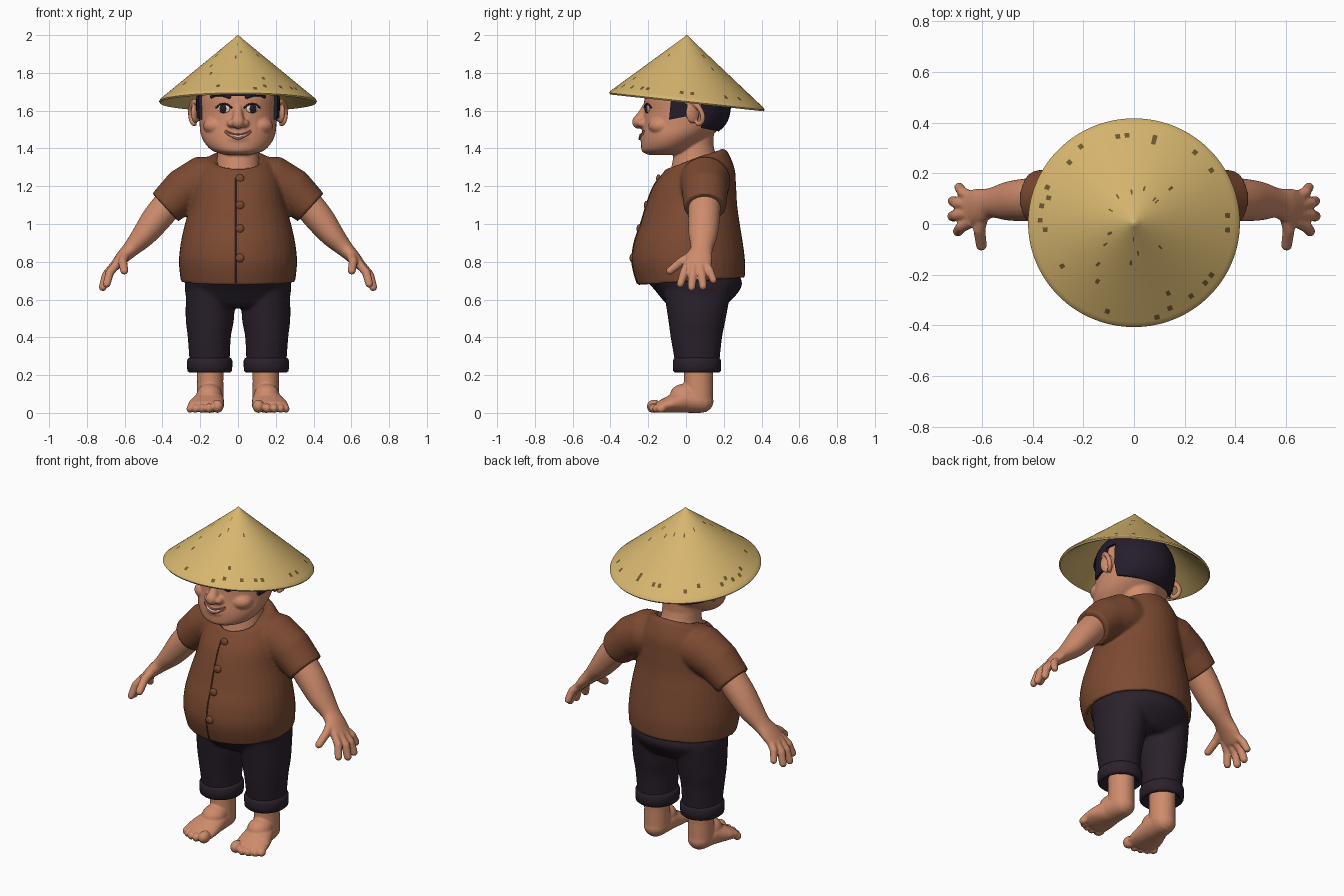
import bpy, bmesh, math, random
from math import sin, cos, pi, radians
from mathutils import Vector, Matrix
from mathutils.bvhtree import BVHTree

if "Cube" in bpy.data.objects:
    bpy.data.objects.remove(bpy.data.objects["Cube"])
random.seed(4)


def material(name, *rgb):
    m = bpy.data.materials.new(name)
    m.use_nodes = True
    m.diffuse_color = (*rgb, 1)
    bsdf = next(n for n in m.node_tree.nodes if n.type == "BSDF_PRINCIPLED")
    bsdf.inputs["Base Color"].default_value = (*rgb, 1)
    return m


SKIN = material("skin", .62, .26, .15)
SHIRT = material("brown_cloth", .2, .068, .031)
SEAM = material("dark_brown_seam", .09, .03, .015)
PANTS = material("dark_plum_cloth", .024, .015, .025)
HAIR = material("black_hair", .018, .012, .024)
STRAW = material("straw", .68, .47, .16)
WORN = material("worn_straw", .16, .1, .03)
WHITE = material("off_white", .75, .68, .6)
LIP = material("lip", .4, .13, .08)


def loft(bm, frames, n=40):
    """Skin a list of ellipses given as centre, half axis u, half axis v."""
    loops = [[bm.verts.new(c + u * cos(2 * pi * i / n) + v * sin(2 * pi * i / n))
              for i in range(n)] for c, u, v in frames]
    for a, b in zip(loops, loops[1:]):
        for i in range(n):
            j = (i + 1) % n
            bm.faces.new((a[i], a[j], b[j], b[i]))
    bm.faces.new(loops[0][::-1])
    bm.faces.new(loops[-1])


def spline(rows, steps=5):
    """Catmull-Rom interpolation of tuples."""
    out = []
    for i in range(len(rows) - 1):
        p = [rows[max(0, min(len(rows) - 1, i + k))] for k in (-1, 0, 1, 2)]
        for s in range(steps):
            t = s / steps
            out.append(tuple(b + t * (c - a) / 2 + t * t * (a - 2.5 * b + 2 * c - d / 2)
                             + t ** 3 * (1.5 * (b - c) + (d - a) / 2)
                             for a, b, c, d in zip(*p)))
    return out + [rows[-1]]


def stack(bm, rows):
    """Upright loft; rows are z, cx, cy, rx, ry, tilt towards the back."""
    loft(bm, [(Vector((cx, cy, z)), Vector((rx, 0, 0)), Vector((0, ry, ry * tilt)))
              for z, cx, cy, rx, ry, tilt in rows])


def limb(bm, pts, side=(0, 1, 0), rounded=True, n=24):
    """Loft along a path; points are x, y, z, half width along side, half thickness."""
    P, side, frames = [Vector(p[:3]) for p in pts], Vector(side), []
    for i, p in enumerate(pts):
        t = (P[min(i + 1, len(P) - 1)] - P[max(i - 1, 0)]).normalized()
        u = (side - side.dot(t) * t).normalized()
        ring = (P[i], u * p[3], t.cross(u) * p[4])
        caps = []
        if rounded and i in (0, len(P) - 1):
            way = -t if i == 0 else t
            for a in map(radians, (25, 50, 70, 84)):
                caps.append((P[i] + way * min(p[3:]) * sin(a), ring[1] * cos(a), ring[2] * cos(a)))
        frames += caps[::-1] + [ring] if i == 0 else [ring] + caps
    loft(bm, frames, n)


def ball(bm, centre, radii, turn=0):
    m = Matrix.Translation(centre) @ Matrix.Rotation(turn, 4, "Z") @ Matrix.Diagonal((*radii, 1))
    bmesh.ops.create_uvsphere(bm, u_segments=24, v_segments=14, radius=1, matrix=m)


def finish(name, bm, *mats, flip=1, voxel=0, smooth=4):
    """Turn the parts into one object, melted together when a voxel size is given."""
    bmesh.ops.scale(bm, vec=(flip, 1, 1), verts=bm.verts)
    bmesh.ops.recalc_face_normals(bm, faces=bm.faces)
    mesh = bpy.data.meshes.new(name)
    bm.to_mesh(mesh)
    bm.free()
    obj = bpy.data.objects.new(name, mesh)
    bpy.context.scene.collection.objects.link(obj)
    for m in mats:
        mesh.materials.append(m)
    bpy.ops.object.select_all(action="DESELECT")
    obj.select_set(True)
    bpy.context.view_layer.objects.active = obj
    if voxel:
        mod = obj.modifiers.new("melt", "REMESH")
        mod.mode, mod.voxel_size = "VOXEL", voxel
        soft = obj.modifiers.new("soften", "SMOOTH")
        soft.iterations = smooth
        for m in ("melt", "soften"):
            bpy.ops.object.modifier_apply(modifier=m)
    bpy.ops.object.shade_smooth_by_angle(angle=radians(60))
    return obj


def front_of(obj):
    """Return a function giving the front surface point at x, z."""
    tree = BVHTree.FromPolygons([v.co for v in obj.data.vertices],
                                [p.vertices[:] for p in obj.data.polygons])
    return lambda x, z: tree.ray_cast(Vector((x, -2, z)), Vector((0, 1, 0)))[0]


def stroke(name, at, xz, depth, width, mat):
    bm = bmesh.new()
    limb(bm, [(*at(x, z), depth, width) for x, z in xz], n=12)
    finish(name, bm, mat)


SIDES = (("left", 1), ("right", -1))

# Shirt: torso with hollow hem and slanted collar, melted with the sleeves
bm = bmesh.new()
hem = [(.77, 0, .03, .27, .25, .07), (.695, 0, .028, .284, .266, .07)]
torso = spline([(.695, 0, .028, .303, .284, .07), (.8, 0, .013, .313, .299, .03),
                (.9, 0, .013, .303, .288, 0), (1, 0, .022, .281, .263, 0),
                (1.1, 0, .03, .252, .241, 0), (1.2, 0, .045, .235, .22, .02),
                (1.28, 0, .063, .212, .193, .1), (1.34, 0, .055, .17, .163, .3)])
collar = [(1.348, 0, .045, .128, .143, .37), (1.315, 0, .045, .116, .131, .37)]
stack(bm, hem + torso + collar)
for sx in (1, -1):
    limb(bm, [(sx * x, .1, z, a, b) for x, z, a, b in
              ((.07, 1.24, .13, .12), (.19, 1.225, .135, .135),
               (.29, 1.175, .122, .12), (.385, 1.088, .112, .101))], rounded=False)
shirt = finish("shirt", bm, SHIRT, voxel=.009, smooth=5)

# Front seam and buttons
chest = front_of(shirt)
stroke("shirt_seam", chest, [(-.012, .69 + i * .029) for i in range(20)], .004, .004, SEAM)
for i, z in enumerate((1.24, 1.1, .975, .82)):
    bm = bmesh.new()
    ball(bm, chest(.01, z), (.023, .013, .023))
    finish(f"button_{i + 1}", bm, SHIRT)

# Trousers with rolled cuffs
bm = bmesh.new()
stack(bm, spline([(.76, 0, .03, .26, .23, 0), (.7, 0, .045, .28, .25, 0),
                  (.65, 0, .06, .281, .225, 0), (.58, 0, .058, .265, .165, 0),
                  (.555, 0, .058, .22, .13, 0)]))
for sx in (1, -1):
    stack(bm, spline([(.66, sx * .145, .06, .13, .18, 0), (.5, sx * .149, .058, .128, .153, 0),
                      (.4, sx * .152, .055, .114, .136, 0), (.25, sx * .15, .06, .105, .115, 0)]))
finish("trousers", bm, PANTS, voxel=.009, smooth=6)
for name, sx in SIDES:
    bm = bmesh.new()
    stack(bm, [(z, .15, .058, .12 - d, .128 - d, 0) for z, d in
               ((.24, .04), (.213, .022), (.213, .012), (.222, .002), (.25, 0), (.275, 0),
                (.287, .005), (.294, .015), (.294, .03))])
    finish(name + "_trouser_cuff", bm, PANTS, flip=sx)

# Bare feet with toes
for name, sx in SIDES:
    bm = bmesh.new()
    stack(bm, [(.26, .147, .068, .07, .078, 0), (.17, .147, .066, .069, .076, 0),
               (.06, .147, .065, .07, .078, 0)])
    limb(bm, [(.147, .083, .062, .066, .062), (.152, 0, .066, .078, .066),
              (.166, -.08, .047, .095, .047), (.172, -.13, .034, .097, .034)], side=(1, 0, 0))
    ball(bm, (.152, -.005, .095), (.068, .08, .06))
    for x, y, r in ((.108, -.168, .035), (.154, -.175, .025), (.192, -.168, .024),
                    (.226, -.152, .023), (.253, -.132, .022)):
        ball(bm, (x, y, r), (r * .9, r * 1.15, r))
    finish(name + "_foot", bm, SKIN, flip=sx, voxel=.006, smooth=3)

# Arms with open hands
for name, sx in SIDES:
    bm = bmesh.new()
    limb(bm, spline([(.34, .1, 1.14, .085, .08), (.43, .095, 1.03, .084, .078),
                     (.5, .09, .94, .076, .064), (.565, .083, .87, .059, .045),
                     (.61, .07, .825, .07, .036), (.655, .06, .775, .072, .026)]))
    for base, tip, r in (((.64, .01, .79), (.695, -.03, .682), .023),
                         ((.655, .04, .78), (.716, .03, .665), .024),
                         ((.655, .075, .78), (.714, .09, .67), .024),
                         ((.64, .105, .79), (.69, .145, .702), .022),
                         ((.595, .04, .84), (.602, -.085, .752), .024)):
        mid = (Vector(base) + Vector(tip)) / 2 + Vector((.012, 0, .006))
        limb(bm, [(*base, r, r), (*mid, r, r), (*tip, r * .9, r * .85)], side=(.7, .3, .3), n=16)
    finish(name + "_arm", bm, SKIN, flip=sx, voxel=.006, smooth=3)

# Head, neck, nose, cheeks and ears
skull = spline([(1.366, 0, -.12, .07, .08, 0), (1.385, 0, -.106, .13, .127, 0),
                (1.42, 0, -.085, .17, .153, 0), (1.47, 0, -.05, .196, .186, 0),
                (1.53, 0, -.015, .204, .213, 0), (1.6, 0, 0, .207, .222, 0),
                (1.68, 0, 0, .205, .217, 0), (1.76, 0, 0, .175, .178, 0),
                (1.82, 0, 0, .11, .11, 0), (1.85, 0, 0, .03, .03, 0)])
bm = bmesh.new()
stack(bm, skull)
stack(bm, [(1.28, 0, .045, .122, .137, .37), (1.36, 0, .042, .11, .112, .18),
           (1.42, 0, .045, .105, .1, 0), (1.52, 0, .05, .105, .1, 0)])
limb(bm, [(0, -.2, 1.63, .025, .022), (0, -.225, 1.58, .03, .026),
          (0, -.25, 1.54, .036, .036)])
ball(bm, (0, -.19, 1.455), (.085, .055, .045))
ball(bm, (0, -.195, 1.4), (.06, .04, .032))
for sx in (1, -1):
    ball(bm, (sx * .035, -.232, 1.533), (.024, .03, .022))
    ball(bm, (sx * .115, -.135, 1.52), (.07, .065, .05))
    ball(bm, (sx * .225, .035, 1.59), (.018, .04, .058), turn=sx * .45)
    limb(bm, [(sx * (.23 + .022 * sin(a)), .04 + .05 * sin(a - .5), 1.59 + .06 * cos(a), .014, .014)
              for a in (k * pi / 8 - .4 for k in range(10))], side=(1, 0, 0), n=12)
head = finish("head", bm, SKIN, voxel=.0065, smooth=4)

# Face details
face = front_of(head)
for name, sx in SIDES:
    for part, radii, dx, mat in (("eye_white", (.034, .008, .023), 0, WHITE),
                                 ("iris", (.023, .013, .024), .002, HAIR)):
        bm = bmesh.new()
        ball(bm, face(sx * (.075 + dx), 1.61), radii, turn=sx * .35)
        finish(f"{name}_{part}", bm, mat)
    stroke(name + "_eyelid", face, [(sx * (.075 + .04 * t), 1.637 - .02 * t * t)
                                    for t in (-1, -.5, 0, .5, 1)], .006, .005, HAIR)
    stroke(name + "_eyebrow", face, [(sx * x, z) for x, z in
                                     ((.045, 1.672), (.08, 1.684), (.115, 1.685), (.14, 1.674))],
           .008, .01, HAIR)
smile = [(i * .013, 1.463 + .0008 * i * i) for i in range(-5, 6)]
stroke("teeth", face, smile[1:-1], .006, .007, WHITE)
stroke("upper_lip", face, [(x, z + .01) for x, z in smile], .006, .005, LIP)
stroke("lower_lip", face, [(x, z - .012 + abs(x) * .25) for x, z in smile], .008, .006, LIP)

# Hair: slightly larger skull trimmed by planes
for name, planes in (
        ("hair_back", (((0, .08, 1.6), (0, -1, 0)), ((0, .15, 1.495), (0, -.2, -1)))),
        ("hair_top", (((0, 0, 1.7), (0, .1, -1)),)),
        ("sideburns", (((0, -.085, 1.6), (0, -1, .1)), ((0, .02, 1.6), (0, 1, 0)),
                       ((0, 0, 1.57), (0, .2, -1))))):
    bm = bmesh.new()
    stack(bm, [(z, x, y, rx + .014, ry + .014, t) for z, x, y, rx, ry, t in skull])
    for co, no in planes:
        bmesh.ops.bisect_plane(bm, geom=bm.verts[:] + bm.edges[:] + bm.faces[:],
                               plane_co=co, plane_no=no, clear_outer=True)
        bmesh.ops.holes_fill(bm, edges=[e for e in bm.edges if e.is_boundary], sides=0)
    finish(name, bm, HAIR)

# Conical straw hat, sloping down to the back, with worn flecks
bm = bmesh.new()
outer = [(.003, .345)] + [(.019 * k, .345 - .0157 * k) for k in range(1, 22)]
profile = outer + [(.413, .004), (.418, -.006), (.412, -.014), (.398, -.008), (.2, .158), (.003, .32)]
loft(bm, [(Vector((0, .005, 1.655 + h)), Vector((r, 0, 0)), Vector((0, r * .985, -r * .108)))
          for r, h in profile], n=120)
for f in bm.faces:
    c = f.calc_center_median()
    r = math.hypot(c.x, c.y)
    outside = c.z > 1.655 + .345 - .84 * r - .108 * c.y - .006
    chance = .09 if .35 < r < .38 else .012 if .06 < r < .35 else 0
    if outside and random.random() < chance:
        f.material_index = 1
finish("straw_hat", bm, STRAW, WORN)
